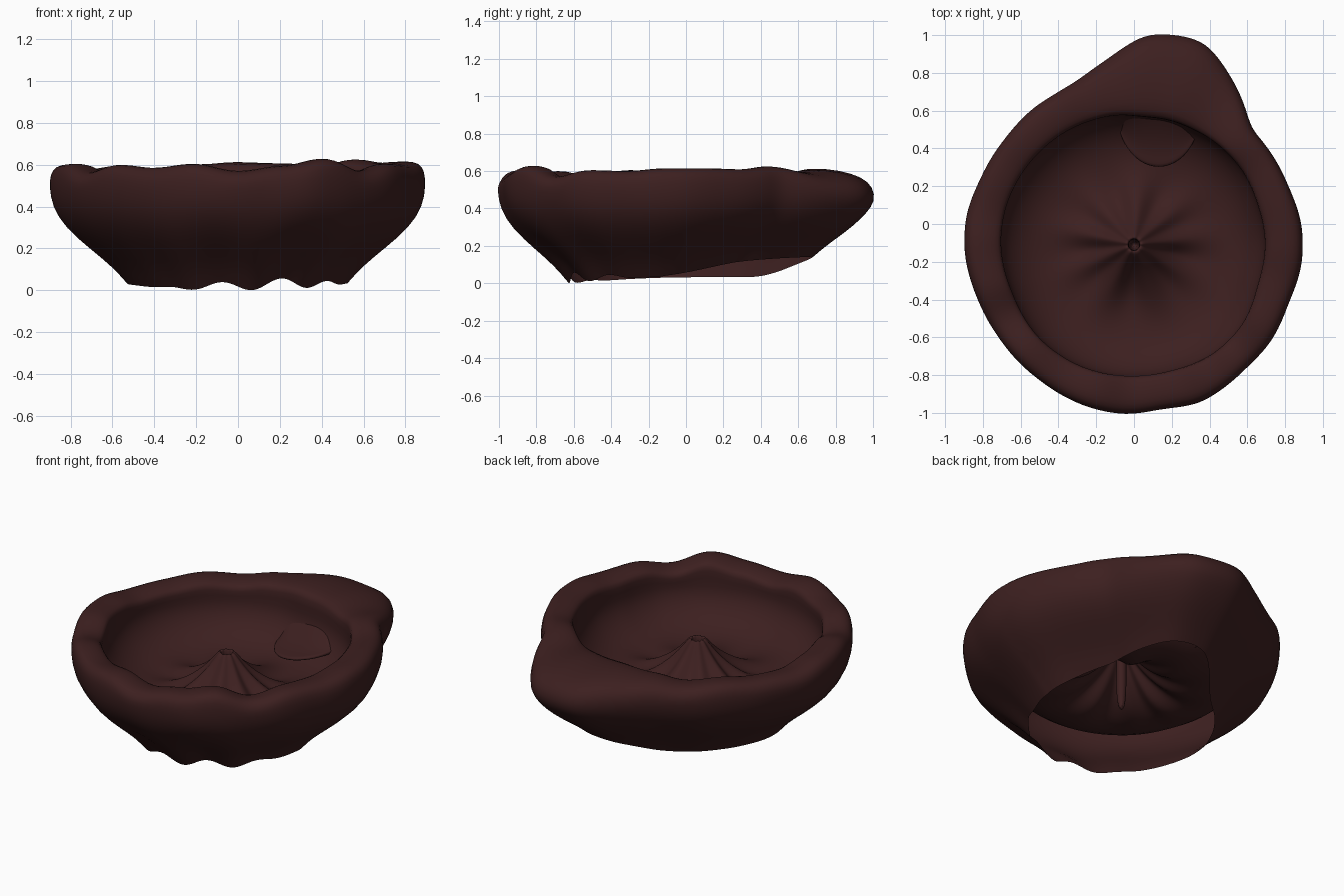
import bpy, math
from math import sin, cos, pi

cube = bpy.data.objects.get("Cube")
if cube:
    bpy.data.objects.remove(cube, do_unlink=True)

mat = bpy.data.materials.new("dark_brown")
mat.use_nodes = True
COLOR = (0.046, 0.014, 0.014, 1)
mat.diffuse_color = COLOR
bsdf = mat.node_tree.nodes["Principled BSDF"]
bsdf.inputs["Base Color"].default_value = COLOR
bsdf.inputs["Roughness"].default_value = 0.8

CY = -0.11   # centre of the basin on y
N = 120      # steps around


def add_mesh(name, verts, faces):
    me = bpy.data.meshes.new(name)
    me.from_pydata(verts, [], faces)
    me.materials.append(mat)
    me.polygons.foreach_set("use_smooth", [True] * len(me.polygons))
    ob = bpy.data.objects.new(name, me)
    bpy.context.collection.objects.link(ob)
    return ob


def polar_radius(points):
    """Sample an outline at N even angles around the basin centre."""
    pol = sorted((math.atan2(y - CY, x) % (2 * pi), math.hypot(x, y - CY)) for x, y in points)
    pol = [(pol[-1][0] - 2 * pi, pol[-1][1])] + pol + [(pol[0][0] + 2 * pi, pol[0][1])]
    out = []
    for i in range(N):
        a = 2 * pi * i / N
        for (a0, r0), (a1, r1) in zip(pol, pol[1:]):
            if a0 <= a <= a1:
                out.append(r0 + (r1 - r0) * (a - a0) / (a1 - a0))
                break
    return [(out[i - 1] + 2 * out[i] + out[(i + 1) % N]) / 4 for i in range(N)]


# Outer outline with the spout at the back, and the inner lip outline
outer = polar_radius([
    (.89, 0), (.82, .2), (.74, .36), (.62, .51), (.56, .7), (.48, .84), (.38, .97),
    (.22, 1.01), (.06, 1.01), (-.04, .95), (-.15, .87), (-.3, .76), (-.42, .69), (-.53, .62),
    (-.68, .46), (-.82, .23), (-.89, .05), (-.9, -.15), (-.83, -.4), (-.72, -.6), (-.5, -.83),
    (-.25, -.97), (-.05, -1.01), (.15, -.98), (.35, -.95), (.45, -.89), (.6, -.76),
    (.73, -.62), (.82, -.42), (.89, -.22)])
inner = polar_radius([
    (.69, -.1), (.65, .1), (.57, .28), (.45, .41), (.3, .5), (.2, .54), (.05, .56), (-.1, .57),
    (-.35, .49), (-.55, .32), (-.67, .1), (-.7, -.1), (-.64, -.36), (-.5, -.6),
    (-.3, -.74), (0, -.8), (.2, -.77), (.42, -.68), (.57, -.53), (.65, -.32)])

# Uneven height of the rim, at even angles from the left side around the back
crests = [.62, .62, .615, .635, .61, .625, .63, .615, .585, .6, .585, .58,
          .605, .61, .57, .605, .59, .61, .575, .6, .635, .575, .61, .605]

# Profile stations: outer wall, rolled rim, basin floor rising to the centre cone
wall = [(0, 0), (.2, .18), (.48, .36), (.79, .57), (.965, .79), (1, 1)]
rim = [(.975, -.045), (.85, -.01), (.6, 0), (.3, -.006), (.08, -.022), (0, -.045)]
basin = [(.7, .47), (.685, .41), (.645, .345), (.57, .285), (.48, .255), (.38, .25),
         (.28, .275), (.2, .32), (.13, .382), (.08, .442), (.05, .482), (.035, .49),
         (.027, .475), (.028, .35), (.028, .22), (.015, .12)]


def crest_height(i):
    k, f = divmod(i * len(crests) / N, 1)
    f = (1 - cos(pi * f)) / 2
    return crests[int(k)] * (1 - f) + crests[(int(k) + 1) % len(crests)] * f


def foot_height(a):
    """Wavy at the front, rising along the left side to a step below the spout."""
    wave = .028 * max(.1, cos(a - 5)) ** 3 * cos(11 * (a - 4.835))
    dip = .02 * max(0, cos(a - 4.1)) ** 4
    rise = .11 * max(0, cos(a - 1.4)) ** (1.5 if a < 1.4 else 16)
    return .035 - wave - dip + rise


def section(i):
    """Points of the profile at one angle, from the foot to the centre."""
    a = 2 * pi * i / N
    ro, ri = outer[i], inner[i]
    spout = max(0, cos(a - 1.38)) ** 8
    crest = crest_height(i)
    foot = foot_height(a)
    side_z = .5 - .06 * spout
    foot_r = ro * (.585 + .12 * spout)
    pts = []
    for u, v in wall:
        u += (v - u) * spout * .6
        pts.append((foot_r + (ro - foot_r) * u, foot + (side_z - foot) * v))
    for f, d in rim:
        pts.append((ri + (ro - ri) * f, crest + d - .07 * spout * f * f))
    for r, z in basin:
        blend = min(1, max(0, (r - .35) / .3))
        fold = math.exp(-((r - .24) / .14) ** 2)
        z += fold * (.018 * sin(9 * a + .6 + .7 * sin(2 * a)) + .008 * sin(5 * a))
        pts.append((r * (1 - blend) + r * ri / .69 * blend, z))
    return [(r * cos(a), CY + r * sin(a), z) for r, z in pts]


# Hollow basin, one continuous skin
sections = [section(i) for i in range(N)]
M = len(sections[0])
low = min(p[2] for s in sections for p in s)
verts = [(x, y, z - low) for s in sections for x, y, z in s]
faces = [(i * M + k, (i + 1) % N * M + k, (i + 1) % N * M + k + 1, i * M + k + 1)
         for i in range(N) for k in range(M - 1)]
faces.append([i * M + M - 1 for i in range(N)])
body = add_mesh("basin", verts, faces)
sub = body.modifiers.new("smooth", "SUBSURF")
sub.levels = sub.render_levels = 1

# Rounded tongue that flows out of the back wall below the spout
S, T = 24, 8
verts = []
for k in range(T + 1):
    for j in range(S + 1):
        s, t = j / S * 2 - 1, k / T
        bow = t * math.sqrt(1 - .96 * s * s)
        verts.append((.13 + .22 * s, .6 - .3 * bow,
                      .345 - .02 * bow + .03 * s + .12 * (1 - t) ** 2))
W = S + 1
faces = [(k * W + j, (k + 1) * W + j, (k + 1) * W + j + 1, k * W + j + 1)
         for k in range(T) for j in range(S)]
tongue = add_mesh("spout_tongue", verts, faces)
thick = tongue.modifiers.new("thickness", "SOLIDIFY")
thick.thickness = .02
sub = tongue.modifiers.new("smooth", "SUBSURF")
sub.levels = sub.render_levels = 1
